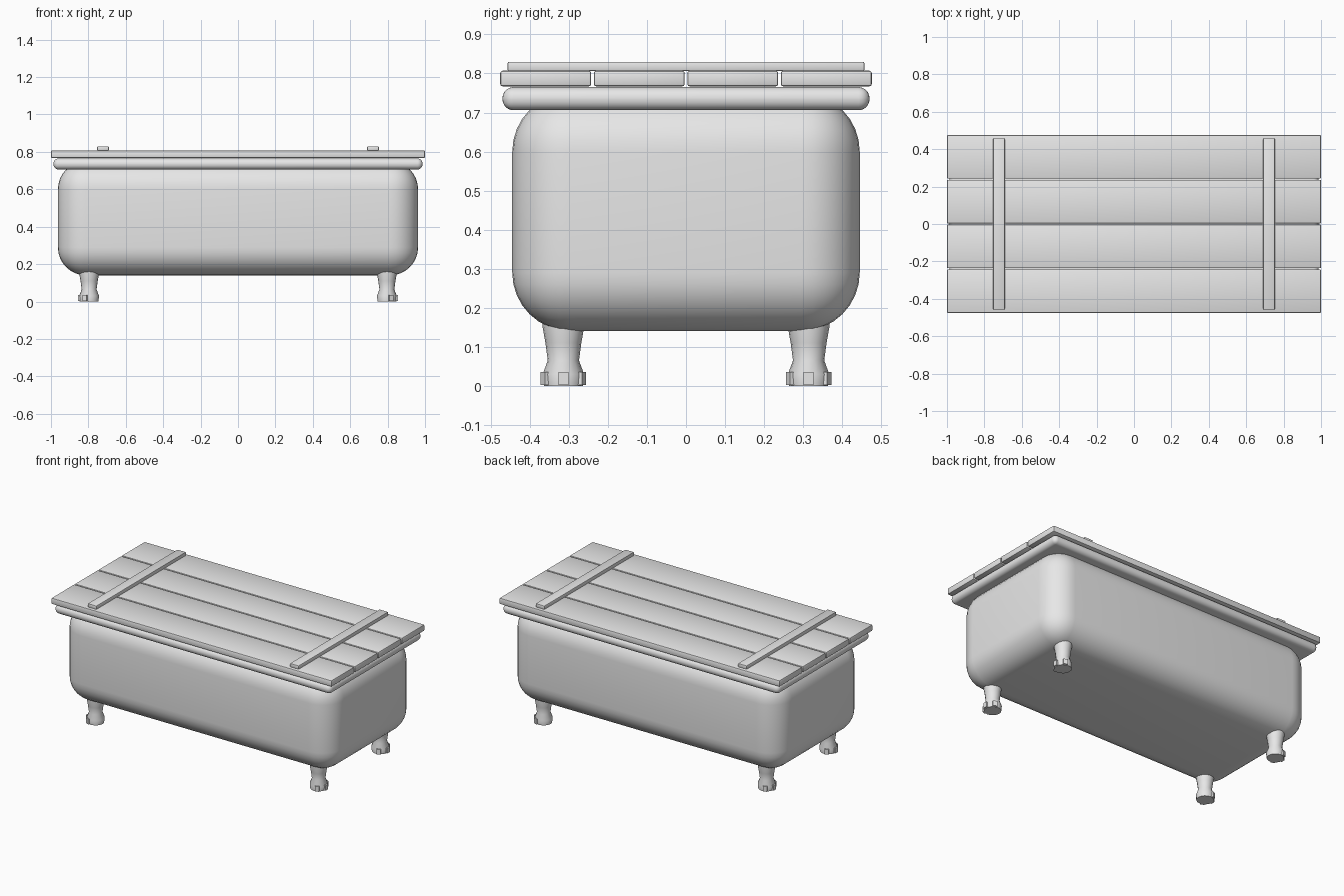
import bpy, bmesh, math
from mathutils import Matrix, Vector

if "Cube" in bpy.data.objects:
    bpy.data.objects.remove(bpy.data.objects["Cube"])

grey = bpy.data.materials.new("plain grey")
grey.diffuse_color = (0.8, 0.8, 0.8, 1)
grey.use_nodes = True
grey.node_tree.nodes["Principled BSDF"].inputs["Base Color"].default_value = grey.diffuse_color


def finish(bm, name, smooth=True):
    bmesh.ops.recalc_face_normals(bm, faces=bm.faces)
    me = bpy.data.meshes.new(name)
    bm.to_mesh(me)
    bm.free()
    me.materials.append(grey)
    ob = bpy.data.objects.new(name, me)
    bpy.context.collection.objects.link(ob)
    if smooth:
        bpy.ops.object.select_all(action='DESELECT')
        ob.select_set(True)
        bpy.context.view_layer.objects.active = ob
        bpy.ops.object.shade_smooth_by_angle(angle=math.radians(35))
    return ob


def rounded_box(name, lo, hi, radius, segments):
    lo, hi = Vector(lo), Vector(hi)
    bm = bmesh.new()
    bmesh.ops.create_cube(bm, size=1, matrix=Matrix.Translation((lo + hi) / 2)
                          @ Matrix.Diagonal((*(hi - lo), 1)))
    bmesh.ops.bevel(bm, geom=bm.edges[:], offset=radius, segments=segments,
                    profile=0.5, affect='EDGES')
    return finish(bm, name)


# Tub body and rolled rim
rounded_box("tub_body", (-0.963, -0.445, 0.14), (0.963, 0.445, 0.75), 0.15, 8)
rounded_box("tub_rim", (-0.987, -0.47, 0.706), (0.987, 0.47, 0.765), 0.028, 6)

# Plank lid with two cross battens
for i in range(4):
    y = (i - 1.5) * 0.2395
    rounded_box(f"lid_plank_{i + 1}", (-1, y - 0.1165, 0.767), (1, y + 0.1165, 0.807), 0.006, 2)
for side, x in (("left", -0.722), ("right", 0.722)):
    rounded_box(f"lid_batten_{side}", (x - 0.031, -0.457, 0.806), (x + 0.031, 0.457, 0.83), 0.004, 2)


# Feet: flared turned leg with three toes facing outward
LEG = [(0.050, 0.0), (0.053, 0.03), (0.040, 0.065), (0.046, 0.11), (0.054, 0.155), (0.054, 0.18)]


def foot(name, cx, cy, outward):
    bm = bmesh.new()
    n = 16
    rings = [[bm.verts.new((cx + r * math.cos(2 * math.pi * k / n),
                            cy + r * math.sin(2 * math.pi * k / n), z))
              for k in range(n)] for r, z in LEG]
    for a, b in zip(rings, rings[1:]):
        for k in range(n):
            bm.faces.new((a[k], a[(k + 1) % n], b[(k + 1) % n], b[k]))
    bm.faces.new(rings[0])
    bm.faces.new(rings[-1])
    for angle in (-65, 0, 65):
        turn = math.radians(angle) + (0 if outward > 0 else math.pi)
        bmesh.ops.create_cube(bm, size=1, matrix=Matrix.Translation((cx, cy, 0.0185))
                              @ Matrix.Rotation(turn, 4, 'Z')
                              @ Matrix.Translation((0.046, 0, 0))
                              @ Matrix.Diagonal((0.025, 0.026, 0.033, 1)))
    finish(bm, name)


for fb, y in (("front", -0.314), ("back", 0.314)):
    for side, s in (("left", -1), ("right", 1)):
        foot(f"{fb}_{side}_foot", s * 0.796, y, s)
